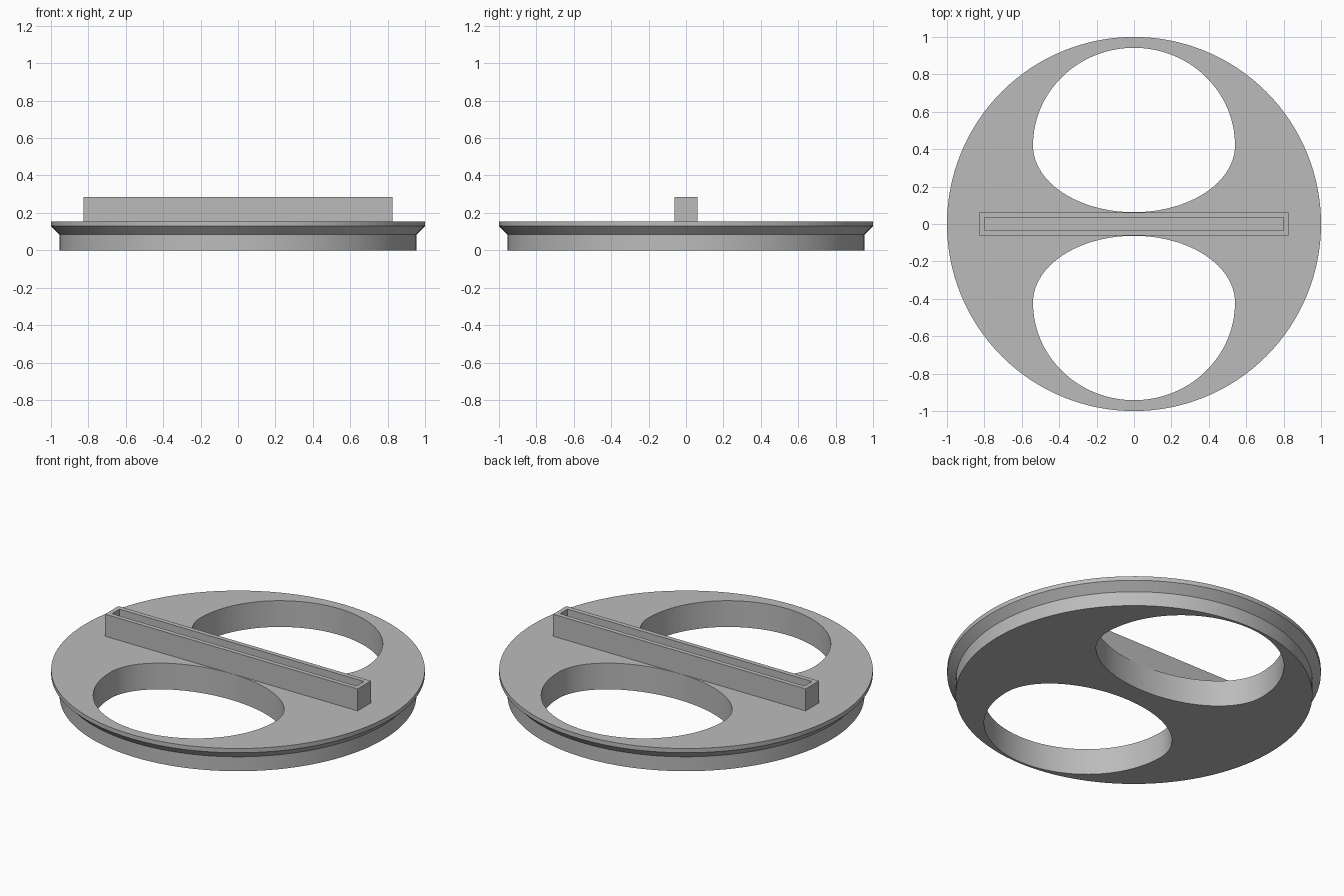
import bpy, bmesh
from math import sin, cos, pi, radians

cube = bpy.data.objects.get("Cube")
if cube:
    bpy.data.objects.remove(cube, do_unlink=True)

grey = bpy.data.materials.new("plain grey")
grey.use_nodes = True
grey.diffuse_color = (0.5, 0.5, 0.5, 1)
grey.node_tree.nodes["Principled BSDF"].inputs["Base Color"].default_value = (0.5, 0.5, 0.5, 1)

SEGMENTS = 128
DISC_TOP = 0.155


def loft(name, rings):
    """Solid through a stack of matching rings, capped at both ends."""
    bm = bmesh.new()
    rows = [[bm.verts.new(p) for p in ring] for ring in rings]
    n = len(rows[0])
    for low, high in zip(rows, rows[1:]):
        for i in range(n):
            j = (i + 1) % n
            bm.faces.new((low[i], low[j], high[j], high[i]))
    bm.faces.new(rows[0][::-1])
    bm.faces.new(rows[-1])
    bmesh.ops.recalc_face_normals(bm, faces=bm.faces)
    mesh = bpy.data.meshes.new(name)
    bm.to_mesh(mesh)
    bm.free()
    mesh.materials.append(grey)
    obj = bpy.data.objects.new(name, mesh)
    bpy.context.collection.objects.link(obj)
    return obj


def circle(r, z):
    angles = [2 * pi * i / SEGMENTS for i in range(SEGMENTS)]
    return [(r * cos(a), r * sin(a), z) for a in angles]


def egg(side, z):
    """Rounded opening: deep half ellipse outside, shallow one by the bar."""
    ring = []
    for i in range(SEGMENTS):
        a = 2 * pi * i / SEGMENTS
        reach = 0.522 if sin(a) > 0 else 0.357
        ring.append((0.54 * cos(a), side * (0.42 + reach * sin(a)), z))
    return ring


def rectangle(hx, hy, z):
    return [(-hx, -hy, z), (hx, -hy, z), (hx, hy, z), (-hx, hy, z)]


def cut(target, cutter):
    cutter.hide_render = True
    mod = target.modifiers.new("cut", "BOOLEAN")
    mod.operation = "DIFFERENCE"
    mod.solver = "EXACT"
    mod.object = cutter
    bpy.context.view_layer.objects.active = target
    bpy.ops.object.modifier_apply(modifier=mod.name)
    bpy.data.objects.remove(cutter, do_unlink=True)


# Disc with a straight base, flared lip and thin rim
disc = loft("disc", [circle(0.955, 0), circle(0.955, 0.085),
                     circle(1, 0.13), circle(1, DISC_TOP)])
for side in (-1, 1):
    cut(disc, loft("opening_cutter", [egg(side, -0.1), egg(side, 0.3)]))
bpy.ops.object.select_all(action="DESELECT")
disc.select_set(True)
bpy.context.view_layer.objects.active = disc
bpy.ops.object.shade_smooth_by_angle(angle=radians(30))

# Handle bar with a long slot in its top: outer wall, top lip, inner wall, floor
loft("handle_bar", [rectangle(0.825, 0.062, DISC_TOP), rectangle(0.825, 0.062, 0.285),
                    rectangle(0.798, 0.035, 0.285), rectangle(0.798, 0.035, DISC_TOP + 0.002)])
